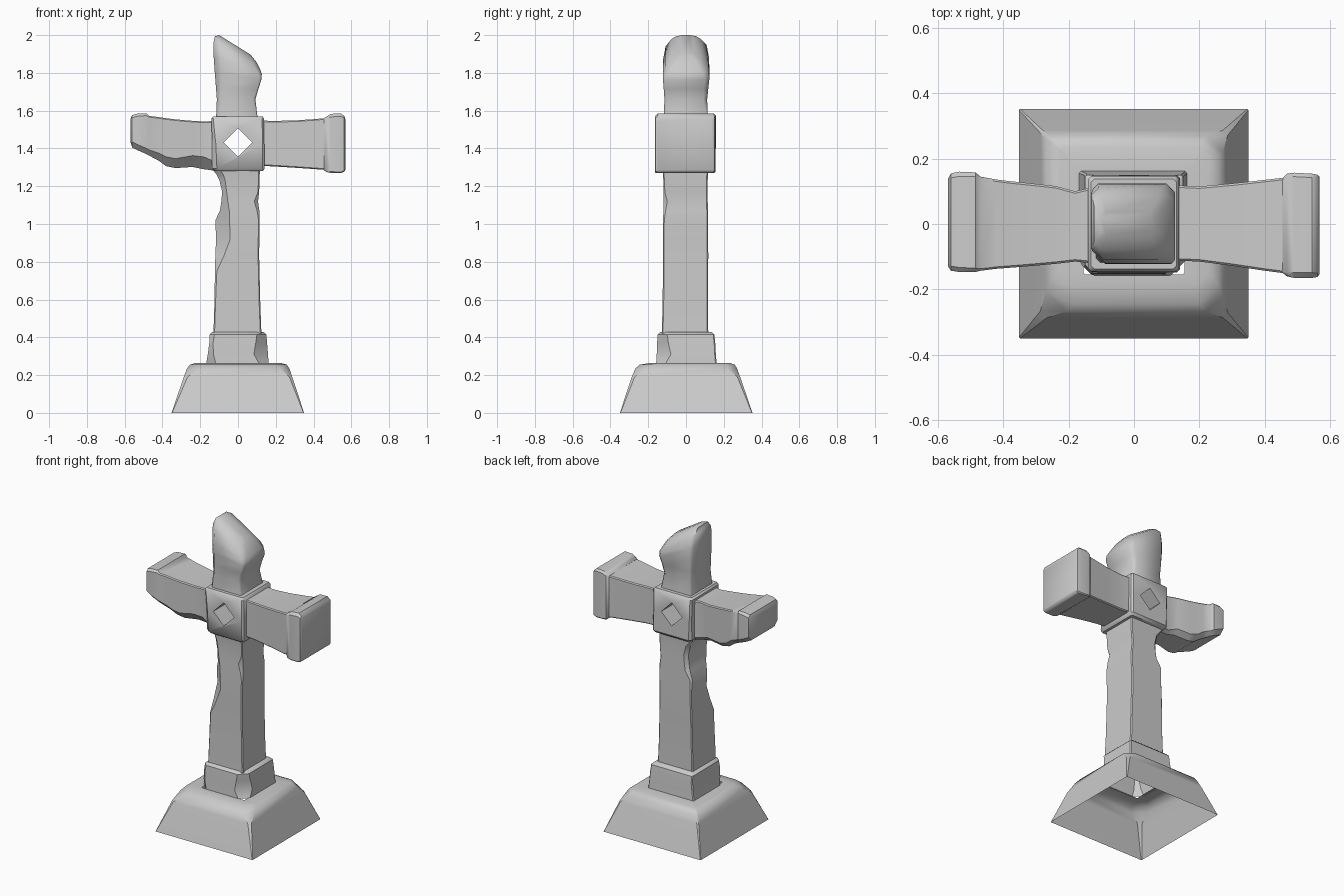
import bpy, bmesh, math


def loft(name, axis, sections, cap_start=False, cap_end=False, angle=38):
    """Skin corner-cut rectangles (t, a0, a1, b0, b1, corner cuts, tilt) along z or x."""
    bm = bmesh.new()
    rings = []
    for s in sections:
        t, a0, a1, b0, b1 = s[:5]
        c = s[5] if len(s) > 5 else 0.006
        k = s[6] if len(s) > 6 else 0
        c = (c,) * 4 if isinstance(c, (int, float)) else c
        pts = [(a0, b0 + c[0]), (a0 + c[0], b0), (a1 - c[1], b0), (a1, b0 + c[1]),
               (a1, b1 - c[2]), (a1 - c[2], b1), (a0 + c[3], b1), (a0, b1 - c[3])]
        ring = []
        for a, b in pts:
            h = t + k * a
            ring.append(bm.verts.new((a, b, h) if axis == 'z' else (h, a, b)))
        rings.append(ring)
    for r, q in zip(rings, rings[1:]):
        for i in range(8):
            j = (i + 1) % 8
            bm.faces.new((r[i], r[j], q[j], q[i]))
    if cap_start:
        bm.faces.new(rings[0][::-1])
    if cap_end:
        bm.faces.new(rings[-1])
    bmesh.ops.recalc_face_normals(bm, faces=bm.faces)
    me = bpy.data.meshes.new(name)
    bm.to_mesh(me)
    bm.free()
    ob = bpy.data.objects.new(name, me)
    bpy.context.collection.objects.link(ob)
    smooth(ob, angle)
    return ob


def smooth(ob, angle=38):
    bpy.ops.object.select_all(action='DESELECT')
    ob.select_set(True)
    bpy.context.view_layer.objects.active = ob
    bpy.ops.object.shade_smooth_by_angle(angle=math.radians(angle))


e = 0.006

# hollow sloping base, open underneath, with worn top corners
loft('base', 'z', [
    (0.0, -.352, .35, -.35, .352, .003),
    (0.19, -.287, .287, -.287, .287, (.02, .015, .015, .008)),
    (0.235, -.270, .272, -.268, .270, (.06, .05, .05, .01)),
    (0.255, -.255, .258, -.245, .258, (.07, .06, .05, .01)),
    (0.264, -.225, .23, -.19, .235, (.04, .04, .03, .01)),
    (0.264, -.155, .155, -.155, .155, e)])

# chipped collar at the foot of the shaft
loft('plinth', 'z', [
    (0.262, -.168, .162, -.158, .162, (.05, .05, e, e)),
    (0.31, -.160, .159, -.155, .158, (.03, .075, e, e)),
    (0.37, -.152, .154, -.153, .155, (.02, .06, e, e)),
    (0.415, -.150, .150, -.150, .150, (.025, .05, e, e)),
    (0.427, -.138, .138, -.138, .138, (.025, .045, e, e)),
    (0.43, -.115, .115, -.115, .112, e)])

# weathered shaft with a long chip on the front left edge
loft('shaft', 'z', [
    (0.42, -.130, .124, -.128, .118, e),
    (0.58, -.125, .118, -.124, .116, e),
    (0.75, -.122, .114, -.122, .117, (.010, e, e, e)),
    (0.83, -.120, .112, -.122, .118, (.045, e, e, e)),
    (0.92, -.116, .113, -.122, .117, (.075, e, e, e)),
    (1.02, -.120, .115, -.121, .116, (.075, e, e, .01)),
    (1.07, -.096, .113, -.120, .116, (.050, .012, e, .02)),
    (1.12, -.088, .106, -.119, .115, (.034, .02, e, .02)),
    (1.17, -.084, .112, -.118, .115, (.024, e, e, .02)),
    (1.23, -.098, .114, -.120, .115, (.030, e, e, .02)),
    (1.26, -.112, .115, -.122, .116, (.035, e, e, .01)),
    (1.29, -.136, .116, -.125, .118, (.040, e, e, .01))])

# crossing block with a diamond opening
block = loft('crossing_block', 'z', [
    (1.28, -.125, .132, -.138, .138, (.03, .01, .01, .02)),
    (1.295, -.137, .141, -.148, .150, (.025, .01, .01, .015)),
    (1.42, -.137, .139, -.147, .148, (.02, .01, .01, .01)),
    (1.558, -.141, .138, -.146, .147, .01),
    (1.570, -.132, .130, -.138, .138, .01)], True, True)
bpy.ops.mesh.primitive_cylinder_add(vertices=4, radius=.075, depth=.6,
                                    location=(0, 0, 1.432), rotation=(math.pi / 2, 0, 0))
cutter = bpy.context.object
cutter.hide_render = True
bpy.ops.object.select_all(action='DESELECT')
bpy.context.view_layer.objects.active = block
block.select_set(True)
cut = block.modifiers.new('diamond', 'BOOLEAN')
cut.operation = 'DIFFERENCE'
cut.object = cutter
bpy.ops.object.modifier_apply(modifier=cut.name)
bpy.data.objects.remove(cutter)
smooth(block)

# right arm, flaring to the end
loft('right_arm', 'x', [
    (.13, -.112, .118, 1.308, 1.547),
    (.20, -.115, .115, 1.304, 1.546),
    (.30, -.128, .124, 1.298, 1.548),
    (.40, -.143, .135, 1.291, 1.555),
    (.47, -.152, .143, 1.286, 1.561)])
loft('right_arm_end', 'x', [
    (.455, -.150, .140, 1.285, 1.560),
    (.468, -.160, .154, 1.275, 1.568, (e, e, .012, .012)),
    (.490, -.165, .157, 1.271, 1.583, (e, e, .012, .016)),
    (.545, -.165, .154, 1.270, 1.586, (e, e, .012, .016)),
    (.562, -.162, .151, 1.276, 1.572, (e, e, .01, .012)),
    (.568, -.154, .144, 1.285, 1.555, (e, e, .01, .012))], True, True)

# left arm, broken away underneath
loft('left_arm', 'x', [
    (-.13, -.120, .112, 1.283, 1.545, (.05, .02, e, e)),
    (-.18, -.115, .100, 1.290, 1.543, (.065, .02, e, e)),
    (-.24, -.122, .116, 1.302, 1.546, (.06, .03, e, e)),
    (-.33, -.130, .126, 1.296, 1.554, (.05, .03, e, e)),
    (-.38, -.134, .131, 1.306, 1.560, (.05, .035, e, e)),
    (-.42, -.137, .136, 1.335, 1.566, (.04, .035, e, e)),
    (-.47, -.143, .145, 1.362, 1.572, (.03, .03, e, e)),
    (-.485, -.147, .158, 1.370, 1.586, (.03, .03, .012, .012)),
    (-.535, -.147, .160, 1.392, 1.584, (.03, .03, .014, .014)),
    (-.560, -.143, .155, 1.405, 1.576, (.03, .03, .014, .014)),
    (-.570, -.128, .138, 1.435, 1.555, (.02, .02, .014, .014))], False, True)

# broken top, sloping down to the right
loft('top_stub', 'z', [
    (1.56, -.116, .104, -.118, .115, (.012, e, e, e)),
    (1.66, -.112, .092, -.114, .112, (.020, .012, .02, e)),
    (1.72, -.117, .108, -.118, .118, (.028, .008, .025, .01), -.05),
    (1.79, -.124, .124, -.122, .124, (.036, .01, .025, .015), -.2),
    (1.84, -.129, .126, -.121, .122, (.040, .02, .03, .02), -.38),
    (1.885, -.130, .118, -.108, .109, (.035, .03, .035, .02), -.58),
    (1.918, -.122, .098, -.078, .080, .025, -.62),
    (1.938, -.100, .065, -.035, .035, .015, -.62)], False, True, 50)
